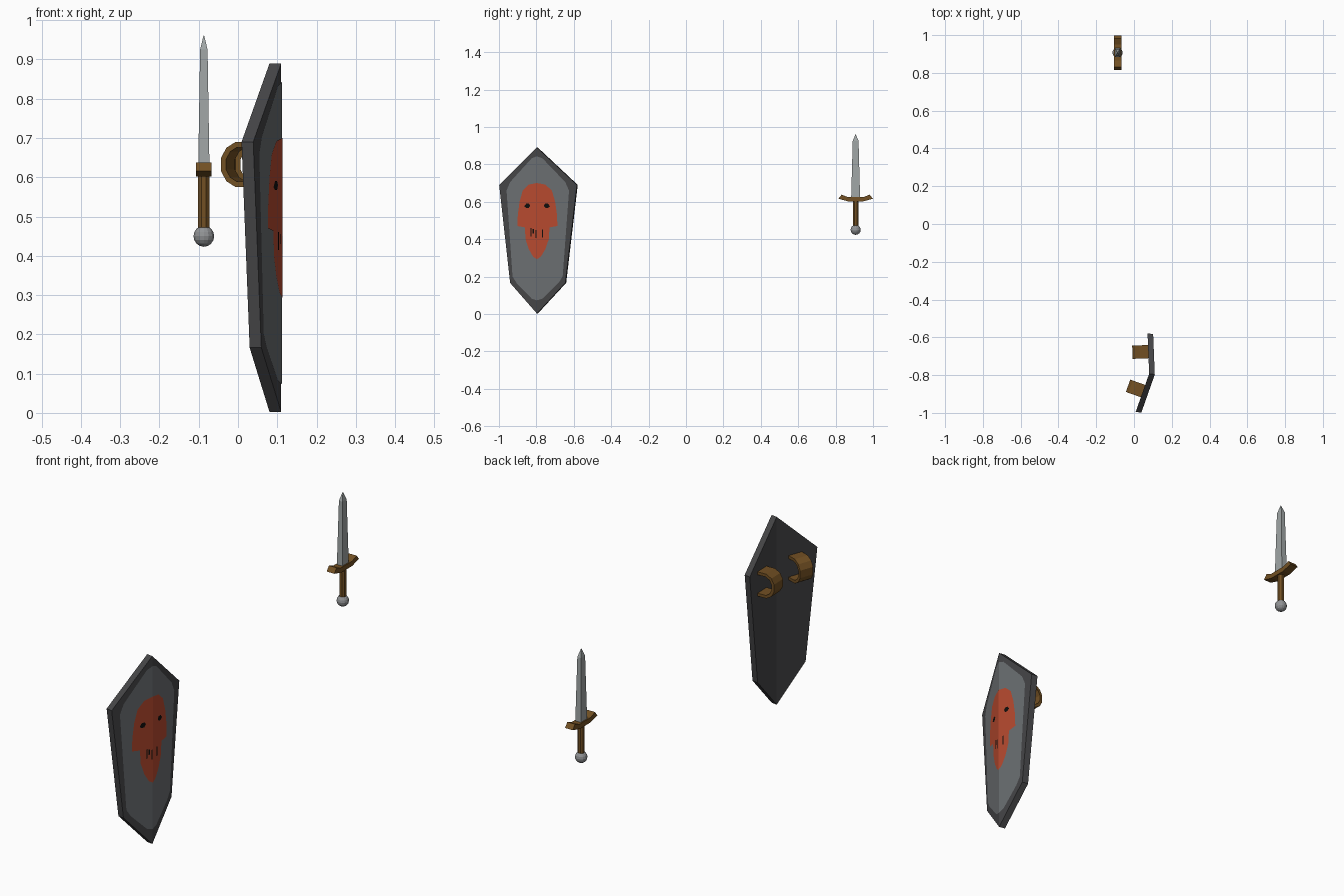
import bpy, bmesh
from mathutils import Vector

if "Cube" in bpy.data.objects:
    bpy.data.objects.remove(bpy.data.objects["Cube"])


def material(name, r, g, b):
    m = bpy.data.materials.new(name)
    lin = [((c / 255 + 0.055) / 1.055) ** 2.4 for c in (r, g, b)]
    m.diffuse_color = (*lin, 1)
    m.use_nodes = True
    m.node_tree.nodes["Principled BSDF"].inputs["Base Color"].default_value = m.diffuse_color
    return m


RIM = material("dark iron", 69, 69, 71)
PANEL = material("shield grey", 107, 111, 114)
RED = material("red paint", 184, 74, 47)
BLACK = material("black paint", 16, 14, 12)
BROWN = material("brown leather", 114, 80, 35)
STEEL = material("blade steel", 160, 166, 166)
POMMEL = material("pommel grey", 145, 147, 149)


def build(name, verts, faces, mat):
    me = bpy.data.meshes.new(name)
    me.from_pydata([tuple(v) for v in verts], [], faces)
    bm = bmesh.new()
    bm.from_mesh(me)
    bmesh.ops.remove_doubles(bm, verts=bm.verts, dist=1e-5)
    if len(faces) > 2:
        bmesh.ops.recalc_face_normals(bm, faces=bm.faces)
    bm.to_mesh(me)
    bm.free()
    me.materials.append(mat)
    ob = bpy.data.objects.new(name, me)
    bpy.context.collection.objects.link(ob)
    return ob


def loft(name, rings, mat):
    """Closed solid through rings of equal point count."""
    n = len(rings[0])
    verts = [p for r in rings for p in r]
    faces = [tuple(range(n)), tuple(range((len(rings) - 1) * n, len(rings) * n))]
    for k in range(len(rings) - 1):
        for i in range(n):
            j = (i + 1) % n
            faces.append((k * n + i, k * n + j, (k + 1) * n + j, (k + 1) * n + i))
    return build(name, verts, faces, mat)


# ---- Shield: two flat panels meeting at a vertical ridge ----
RIDGE = Vector((0.11, -0.797, 0))
BISECT = Vector((0.99, -0.15, 0))
UP = Vector((0, 0, 1))
ALONG = {-1: Vector((-0.333, -0.943, 0)), 1: Vector((-0.04, 0.999, 0))}
NORMAL = {-1: Vector((0.943, -0.333, 0)), 1: Vector((0.999, 0.04, 0))}


def fold(side, u, z, lift=0.0):
    return RIDGE + ALONG[side] * u + UP * z + BISECT * lift


def half_plate(name, outline, lift, mat, sides=(-1, 1)):
    verts, faces = [], []
    for s in sides:
        pts = [fold(s, u, z, lift) for u, z in outline]
        if s < 0:
            pts.reverse()
        faces.append(tuple(range(len(verts), len(verts) + len(pts))))
        verts += pts
    ob = build(name, verts, faces, mat)
    for p in ob.data.polygons:            # painted faces look forward
        if p.normal.x < 0:
            p.flip()
    return ob


body = [(0, 0.89), (0.214, 0.69), (0.152, 0.166), (0, 0.002)]
verts, faces = [], []
for s in (-1, 1):
    k = len(verts)
    verts += [fold(s, u, z) for u, z in body] + [fold(s, u, z, -0.03) for u, z in body]
    faces += [(k, k + 1, k + 2, k + 3), (k + 4, k + 5, k + 6, k + 7)]
    faces += [(k + i, k + i + 1, k + i + 5, k + i + 4) for i in range(3)]
build("shield_body", verts, faces, RIM)

half_plate("shield_panel", [(0, 0.843), (0.03, 0.832), (0.152, 0.705), (0.172, 0.66),
                            (0.138, 0.20), (0.115, 0.165), (0.03, 0.082), (0, 0.073)],
           0.0015, PANEL)
half_plate("painted_face", [(0, 0.70), (0.045, 0.692), (0.08, 0.66), (0.098, 0.60),
                            (0.108, 0.53), (0.11, 0.47), (0.068, 0.463), (0.064, 0.40),
                            (0.045, 0.345), (0.02, 0.305), (0, 0.293)],
           0.003, RED)
half_plate("painted_eyes", [(0.037, 0.58), (0.045, 0.590), (0.06, 0.590), (0.071, 0.575),
                            (0.06, 0.567), (0.046, 0.567)], 0.0045, BLACK)
# Teeth strokes
for i, (s, u, top, bot) in enumerate([(-1, 0.033, 0.46, 0.415), (-1, 0.005, 0.45, 0.405),
                                      (-1, 0.02, 0.455, 0.43), (1, 0.03, 0.452, 0.408)]):
    w = 0.003
    half_plate(f"painted_tooth_{i}", [(u - w, top), (u + w, top), (u + w, bot), (u - w, bot)],
               0.0045, BLACK, (s,))

# Arm straps: C-shaped bands behind each panel
OUT = [(-0.005, 0.69), (0.045, 0.69), (0.07, 0.675), (0.084, 0.65),
       (0.084, 0.615), (0.07, 0.59), (0.045, 0.575), (-0.005, 0.575)]
INN = [(-0.005, 0.676), (0.042, 0.676), (0.06, 0.665), (0.071, 0.645),
       (0.071, 0.62), (0.06, 0.60), (0.042, 0.589), (-0.005, 0.589)]
for s, u0, u1, name in ((-1, 0.063, 0.132, "left_strap"), (1, 0.082, 0.152, "right_strap")):
    rings = []
    for (d, z), (e, y) in zip(OUT, INN):
        rings.append([fold(s, u, h, -0.03) - NORMAL[s] * dep
                      for u, h, dep in ((u0, z, d), (u1, z, d), (u1, y, e), (u0, y, e))])
    loft(name, rings, BROWN)

# ---- Sword ----
CX, CY = -0.087, 0.907


def rect(hx, hy, z):
    return [(CX + a * hx, CY + b * hy, z) for a, b in ((-1, -1), (1, -1), (1, 1), (-1, 1))]


loft("blade", [rect(0.0145, 0.024, 0.615), rect(0.0095, 0.0155, 0.925),
               rect(0.0008, 0.0008, 0.961)], STEEL)

# Crossguard: upturned profile given a width
half = [(0.04, 0.602), (0.092, 0.616), (0.075, 0.638), (0.042, 0.625)]
prof = half + [(-y, z) for y, z in reversed(half)]
loft("crossguard", [[(CX + x, CY + y, z) for y, z in prof] for x in (-0.02, 0.02)], BROWN)

bpy.ops.mesh.primitive_cylinder_add(vertices=8, radius=0.0155, depth=0.15,
                                    location=(CX, CY, 0.535), rotation=(0, 0, 0.3927))
grip = bpy.context.object
grip.name = "grip"
grip.data.materials.append(BROWN)

bpy.ops.mesh.primitive_uv_sphere_add(segments=14, ring_count=8, radius=0.027,
                                     location=(CX, CY, 0.45))
pommel = bpy.context.object
pommel.name = "pommel"
pommel.data.materials.append(POMMEL)
